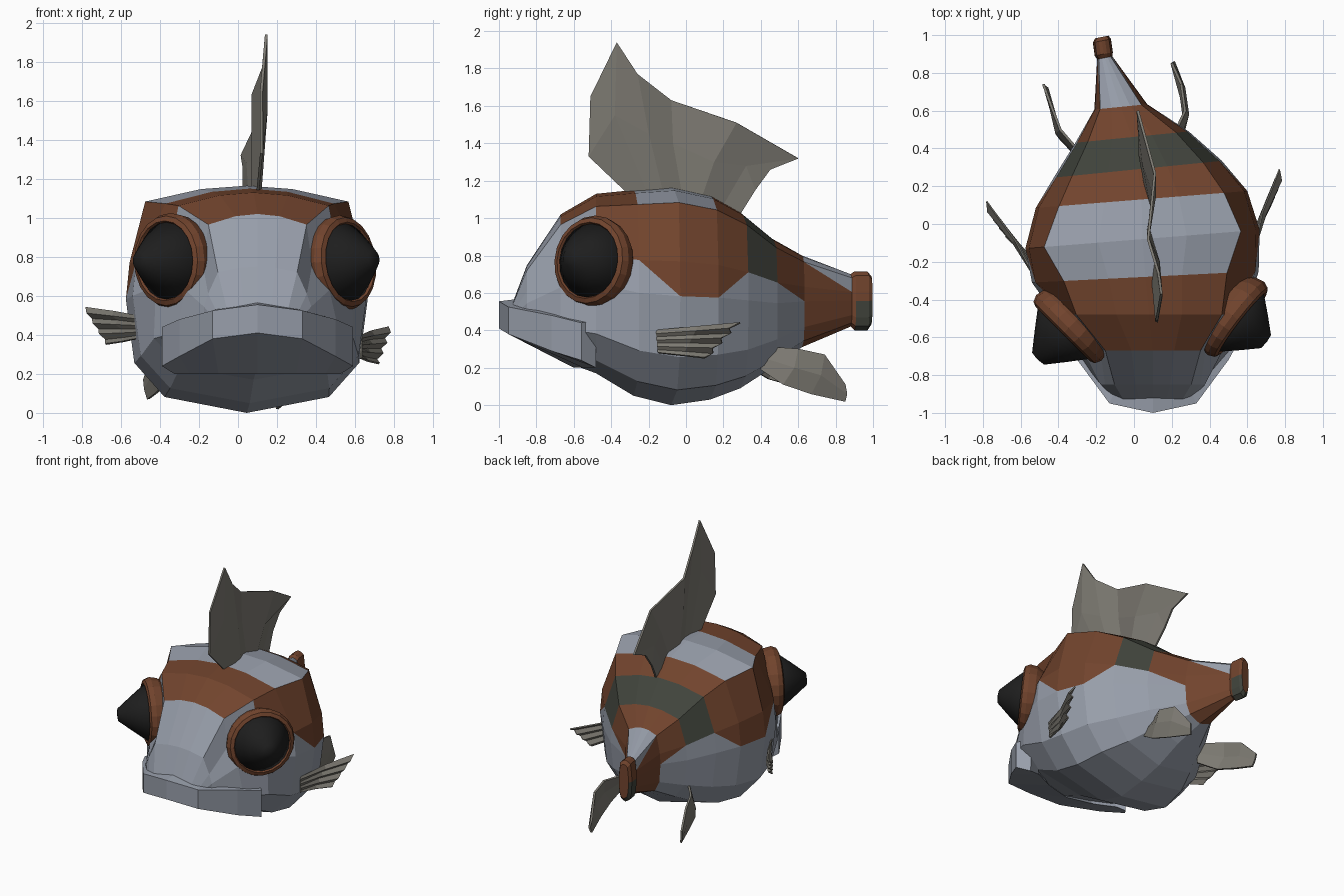
import bpy, bmesh, math
from mathutils import Vector

cube = bpy.data.objects.get("Cube")
if cube:
    bpy.data.objects.remove(cube)


def material(name, rgb):
    m = bpy.data.materials.new(name)
    m.use_nodes = True
    m.diffuse_color = (*rgb, 1)
    bsdf = m.node_tree.nodes["Principled BSDF"]
    bsdf.inputs["Base Color"].default_value = (*rgb, 1)
    bsdf.inputs["Roughness"].default_value = 0.8
    return m


GREY = material("scale grey", (0.31, 0.34, 0.4))
BROWN = material("rust brown", (0.165, 0.057, 0.026))
GREEN = material("dark moss", (0.052, 0.057, 0.045))
FIN = material("fin grey", (0.2, 0.19, 0.165))
BLACK = material("eye black", (0.013, 0.013, 0.013))


def skin(name, rows, mats, closed=True, caps=True, rule=None, smooth=False):
    """Join rows of points into a surface.
    rule(row, column) gives the material, and optionally a corner to cut off
    as a triangle in another material."""
    bm = bmesh.new()
    grid = [[bm.verts.new(p) for p in row] for row in rows]
    n = len(grid[0])

    def face(verts, mat):
        f = bm.faces.new(verts)
        f.material_index = mat
        f.smooth = smooth

    for i in range(len(grid) - 1):
        for j in range(n if closed else n - 1):
            k = (j + 1) % n
            q = (grid[i][j], grid[i][k], grid[i + 1][k], grid[i + 1][j])
            main, corner, other = rule(i, j) if rule else (0, None, 0)
            if corner is None:
                face(q, main)
            else:
                a, b, c, d = (q[(corner + s) % 4] for s in range(4))
                face((d, a, b), other)
                face((b, c, d), main)
    if caps:
        face(grid[0], 0)
        face(grid[-1], 1 if rule else 0)
    bmesh.ops.recalc_face_normals(bm, faces=bm.faces[:])
    me = bpy.data.meshes.new(name)
    bm.to_mesh(me)
    bm.free()
    for m in mats:
        me.materials.append(m)
    ob = bpy.data.objects.new(name, me)
    bpy.context.scene.collection.objects.link(ob)
    return ob


def fin(name, rows, thick=0.014):
    ob = skin(name, rows, [FIN], closed=False, caps=False)
    mod = ob.modifiers.new("thickness", "SOLIDIFY")
    mod.thickness = thick
    mod.offset = 0


# Body: a cross-section swept along the spine, with its own cheek and brow widths
def section(y, cx, w, lo, hi, shear, cheek=1, brow=.78):
    half = [(0, 0), (.68, .07), (.93, .22), ((1 + cheek) / 2, .5), (.97 * cheek, .66),
            (brow, .93), (.45 * brow, .985), (0, 1)]
    outline = half + [(-a, h) for a, h in half[-2:0:-1]]
    return [(cx + w * a, y + shear * w * a, lo + (hi - lo) * h) for a, h in outline]


spine = [
    (-.93, .10, .20, .38, .54, 0),
    (-.85, .10, .29, .34, .75, 0, .9, .7),
    (-.67, .10, .45, .24, 1.02, 0, .64, .56),
    (-.48, .08, .55, .17, 1.13, 0, .82, .7),
    (-.28, .06, .60, .05, 1.15, .05, 1, .72),
    (-.08, .045, .62, 0, 1.165, .08, 1, .84),
    (.13, .04, .56, .03, 1.12, .08),
    (.29, .02, .445, .09, 1.03, .1),
    (.46, -.01, .30, .20, .89, .1),
    (.62, -.07, .14, .31, .80, .1),
    (.88, -.155, .040, .42, .70, .2),
    (.90, -.16, .048, .40, .715, .2),
    (.97, -.17, .048, .40, .715, .2),
    (.99, -.17, .035, .43, .69, .2),
]
# Lowest brown strip in each band from nose to tail
brown_from = [9, 9, 5, 4, 3, 3, 3, 9, 3, 0, 0, 0, 0]
# Grey corners of slanted patches: 0 low front, 2 high back, 3 low back
grey_corner = {(4, 3): 0, (6, 3): 3, (8, 3): 0, (9, 4): 2}


def body_colour(i, j):
    right = j > 6
    k = 13 - j if right else j
    corner = grey_corner.get((i, k))
    if corner is not None:
        return 1, corner ^ right, 0
    if i in (4, 5) and k >= 5 or i == 9 and k >= 5:     # pale saddle and tail patch
        mat = 0
    elif i == 7 and k >= 4 or i >= 11 and k <= 2:       # dark band and tail underside
        mat = 2
    else:
        mat = 1 if k >= brown_from[i] else 0
    return mat, None, 0


skin("body", [section(*s) for s in spine], [GREY, BROWN, GREEN], rule=body_colour)

# Jaw: swept-back lip with a sloping underside
lip_half = [(0, -1, .555, .41), (.23, -.95, .525, .38), (.40, -.72, .48, .29), (.49, -.56, .44, .24)]
lip = [(-d, y, u, l) for d, y, u, l in lip_half[:0:-1]] + lip_half
skin("jaw", [[(.1 + d * .85, y + .08, u + .01), (.1 + d, y, u), (.1 + d, y, l),
              (.1 + d * .87, min(y + .4, -.48), .2)] for d, y, u, l in lip], [GREY])


# Eyes: turned rims and blunt cones
def turned(name, centre, axis, profile, mat, smooth):
    turn = Vector(axis).to_track_quat('Z', 'Y')
    rows = []
    for r, h in profile:
        ring = []
        for s in range(20):
            a = math.tau * s / 20
            ring.append(Vector(centre) + turn @ Vector((r * math.cos(a), r * math.sin(a), h)))
        rows.append(ring)
    skin(name, rows, [mat], smooth=smooth)


for side, centre, axis, depth in (("left", (.54, -.50, .77), (.79, -.61, .1), .2),
                                  ("right", (-.345, -.55, .78), (-.7, -.7, 0), .23)):
    turned(side + "_eye_rim", centre, axis,
           [(.20, -.1), (.235, -.05), (.245, 0), (.23, .035), (.205, .045), (.19, .02)], BROWN, False)
    turned(side + "_eye", centre, axis,
           [(.18, -.05), (.2, .03), (.12, .02 + depth * .5), (.045, depth), (.01, depth + .005)],
           BLACK, True)

# Back fin: fanned ribs, each (x, then y and z at base, middle and tip)
ribs = [
    (.12, -.30, 1.12, -.52, 1.33, -.51, 1.65),
    (.145, -.2, 1.12, -.38, 1.55, -.37, 1.94),
    (.13, -.12, 1.12, -.20, 1.45, -.26, 1.77),
    (.075, -.02, 1.12, -.07, 1.40, -.08, 1.63),
    (.11, .08, 1.10, .15, 1.30, .27, 1.51),
    (.05, .18, 1.04, .32, 1.28, .60, 1.32),
    (.03, .27, .99, .37, 1.15, .45, 1.26),
]
fin("back_fin", [[(.5 * x + .04, a, b), (x, c, d), (x - (.03 if e > .5 else 0), e, f)]
                 for x, a, b, c, d, e, f in ribs])


# Side fins: pleated fans between an upper and a lower edge
def pleated(name, root_hi, root_lo, tip_hi, tip_lo, out):
    rows = []
    for i in range(8):
        t = i / 7
        root = Vector(root_hi).lerp(Vector(root_lo), t)
        tip = Vector(tip_hi).lerp(Vector(tip_lo), t)
        fold = i % 2
        mid = root.lerp(tip, .5) + Vector((out * (.022 * fold - .02), 0, 0))
        tip = root.lerp(tip, 1 - .08 * fold) + Vector((out * .03 * fold, 0, 0))
        rows.append([root, mid, tip])
    fin(name, rows, .01)


pleated("left_side_fin", (.63, -.16, .40), (.63, -.15, .28), (.77, .29, .44), (.70, .12, .25), 1)
pleated("right_side_fin", (-.52, -.29, .50), (-.52, -.25, .38), (-.78, .12, .54), (-.66, -.05, .35), -1)

# Belly fins: bent paddles given by upper and lower edges
fin("left_belly_fin", [
    [(.20, .45, .31), (.27, .60, .30), (.25, .74, .27), (.20, .85, .11)],
    [(.23, .42, .25), (.285, .58, .20), (.265, .72, .16), (.21, .86, .06)],
    [(.24, .40, .19), (.27, .52, .11), (.25, .67, .06), (.20, .85, .02)]])
fin("right_belly_fin", [
    [(-.27, .36, .34), (-.39, .50, .33), (-.44, .63, .29), (-.48, .74, .17)],
    [(-.28, .35, .27), (-.41, .48, .23), (-.44, .61, .19), (-.475, .73, .12)],
    [(-.28, .34, .20), (-.38, .44, .14), (-.42, .58, .10), (-.46, .72, .07)]])
